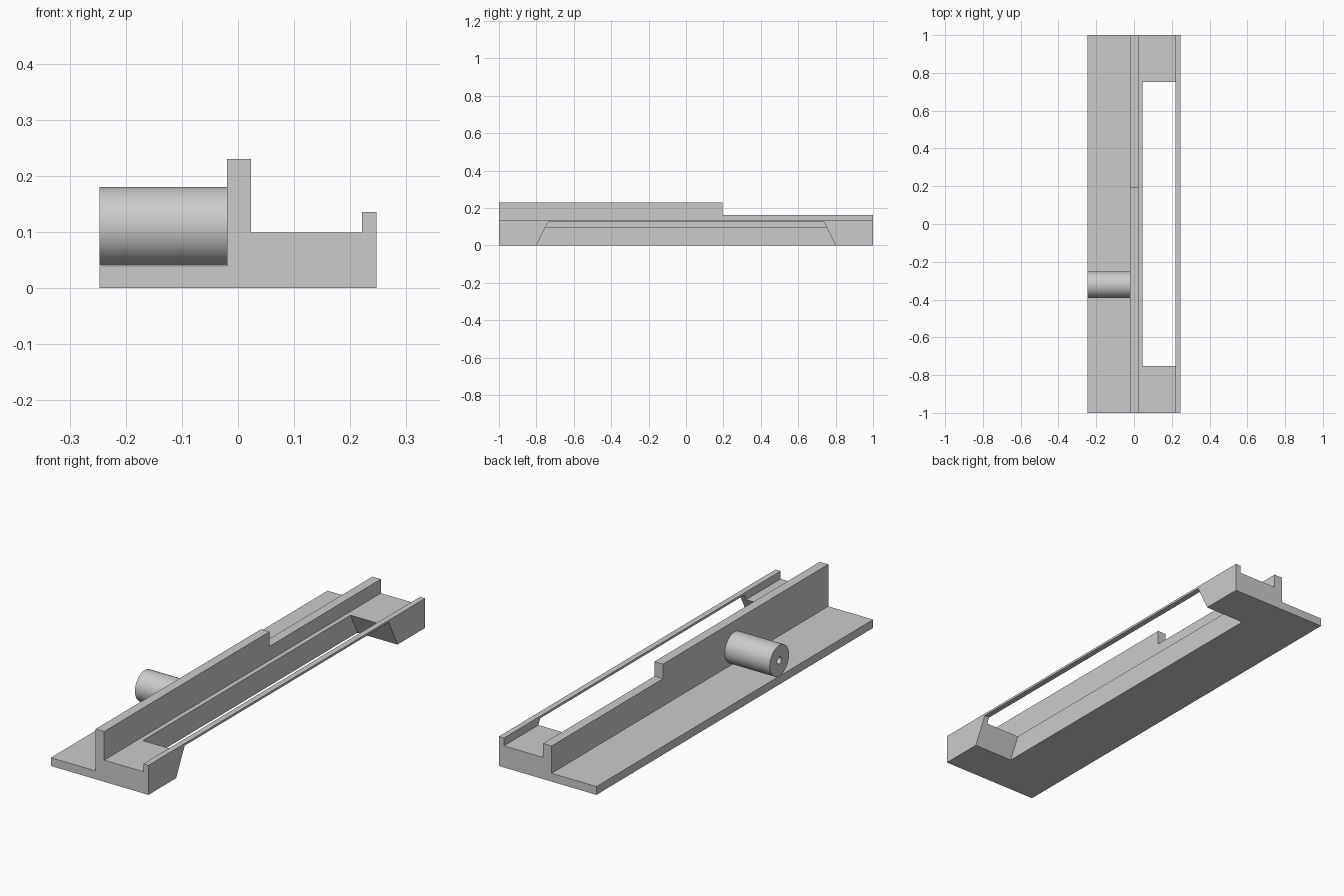
import bpy, bmesh, math
from mathutils import Vector

cube = bpy.data.objects.get("Cube")
if cube:
    bpy.data.objects.remove(cube, do_unlink=True)

grey = bpy.data.materials.new("plain grey")
grey.use_nodes = True
grey.diffuse_color = (0.6, 0.6, 0.6, 1)
grey.node_tree.nodes["Principled BSDF"].inputs["Base Color"].default_value = (0.6, 0.6, 0.6, 1)


def prism(name, points, direction):
    """Extrude a closed outline along a direction."""
    bm = bmesh.new()
    face = bm.faces.new([bm.verts.new(p) for p in points])
    ext = bmesh.ops.extrude_face_region(bm, geom=[face])
    moved = [v for v in ext["geom"] if isinstance(v, bmesh.types.BMVert)]
    bmesh.ops.translate(bm, verts=moved, vec=Vector(direction))
    bmesh.ops.recalc_face_normals(bm, faces=bm.faces)
    mesh = bpy.data.meshes.new(name)
    bm.to_mesh(mesh)
    bm.free()
    mesh.materials.append(grey)
    obj = bpy.data.objects.new(name, mesh)
    bpy.context.collection.objects.link(obj)
    return obj


def cut(target, cutter):
    mod = target.modifiers.new(cutter.name, "BOOLEAN")
    mod.operation = "DIFFERENCE"
    mod.solver = "EXACT"
    mod.object = cutter
    cutter.hide_render = True
    cutter.hide_viewport = True
    cutter.display_type = "WIRE"


# Rail: thin flange, tall fence, raised floor and outer lip
left, right = -0.247, 0.247
fence_l, fence_r, lip = -0.02, 0.023, 0.221
flange_z, fence_z, floor_z, lip_z = 0.038, 0.23, 0.099, 0.135
section = [(left, 0), (right, 0), (right, lip_z), (lip, lip_z), (lip, floor_z),
           (fence_r, floor_z), (fence_r, fence_z), (fence_l, fence_z),
           (fence_l, flange_z), (left, flange_z)]
rail = prism("rail_body", [(x, -1, z) for x, z in section], (0, 2, 0))

# Window with sloping ends, leaving a thin bridge under the lip
window = [(-0.82, -0.04), (0.82, -0.04), (0.738, 0.125), (-0.738, 0.125)]
cut(rail, prism("window_cutter", [(0.044, y, z) for y, z in window], (0.3, 0, 0)))

# Lowered rear length of the fence
step = [(0.195, 0.163), (1.1, 0.163), (1.1, 0.3), (0.195, 0.3)]
cut(rail, prism("fence_step_cutter", [(-0.1, y, z) for y, z in step], (0.2, 0, 0)))


# Hollow barrel standing out from the fence
def ring(bm, x, radius, sides=64):
    return [bm.verts.new((x, -0.322 + radius * math.cos(a), 0.11 + radius * math.sin(a)))
            for a in (math.tau * i / sides for i in range(sides))]


bm = bmesh.new()
loops = [ring(bm, x, r) for x, r in
         ((left, 0.07), (fence_l, 0.07), (fence_l, 0.016), (left, 0.016))]
for a, b in zip(loops, loops[1:] + loops[:1]):
    for i in range(len(a)):
        j = (i + 1) % len(a)
        bm.faces.new((a[i], a[j], b[j], b[i]))
bmesh.ops.recalc_face_normals(bm, faces=bm.faces)
mesh = bpy.data.meshes.new("barrel")
bm.to_mesh(mesh)
bm.free()
mesh.materials.append(grey)
barrel = bpy.data.objects.new("barrel", mesh)
bpy.context.collection.objects.link(barrel)

bpy.ops.object.select_all(action="DESELECT")
barrel.select_set(True)
bpy.context.view_layer.objects.active = barrel
bpy.ops.object.shade_smooth_by_angle(angle=math.radians(30))
